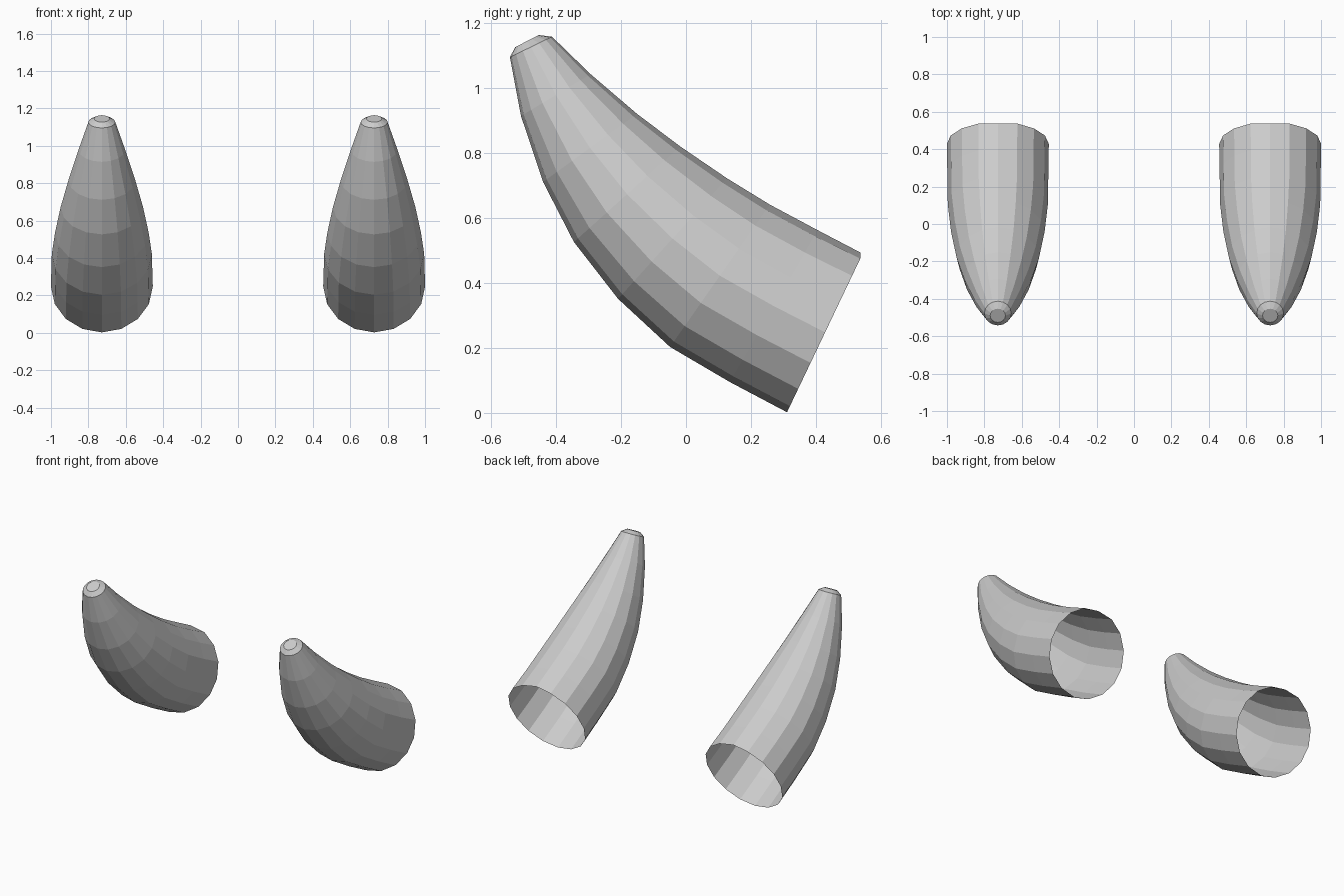
import bpy, bmesh
from math import sin, cos, pi, radians
from mathutils import Vector

if "Cube" in bpy.data.objects:
    bpy.data.objects.remove(bpy.data.objects["Cube"])

SIDES = 16
CENTRE_X = 0.728

# rings from open base to tip: underside y, underside z, axis tilt (deg), diameter
RINGS = [
    (0.311, 0.002, 25.5, 0.545),
    (0.135, 0.095, 30, 0.54),
    (-0.049, 0.203, 35, 0.535),
    (-0.209, 0.351, 42, 0.50),
    (-0.345, 0.526, 48, 0.44),
    (-0.440, 0.711, 54, 0.357),
    (-0.508, 0.914, 59, 0.25),
    (-0.542, 1.095, 64, 0.144),
    (-0.526, 1.126, 63, 0.082),
]

bone = bpy.data.materials.new("bone_grey")
bone.diffuse_color = (0.6, 0.6, 0.6, 1)
bone.use_nodes = True
bone.node_tree.nodes["Principled BSDF"].inputs["Base Color"].default_value = bone.diffuse_color


def make_horn(name, side):
    bm = bmesh.new()
    loops = []
    for y, z, tilt, dia in RINGS:
        a = radians(tilt)
        up = Vector((0, sin(a), cos(a)))
        r = dia / 2
        c = Vector((side * CENTRE_X, y, z)) + up * r
        loops.append([bm.verts.new(c + Vector((r * sin(t), 0, 0)) + up * r * cos(t))
                      for t in (2 * pi * i / SIDES for i in range(SIDES))])
    # top of the rim dips slightly inwards
    loops[0][0].co.y -= 0.009
    # curved wall, open at the base
    for lo, hi in zip(loops, loops[1:]):
        for i in range(SIDES):
            j = (i + 1) % SIDES
            bm.faces.new((lo[i], hi[i], hi[j], lo[j]))
    # blunt flat tip
    bm.faces.new(loops[-1])
    bmesh.ops.recalc_face_normals(bm, faces=bm.faces)
    # open shell: make sure the tip faces forward and up
    bm.faces.ensure_lookup_table()
    if bm.faces[-1].normal.z < 0:
        bmesh.ops.reverse_faces(bm, faces=bm.faces)
    mesh = bpy.data.meshes.new(name)
    bm.to_mesh(mesh)
    bm.free()
    mesh.materials.append(bone)
    obj = bpy.data.objects.new(name, mesh)
    bpy.context.collection.objects.link(obj)


make_horn("left_horn", -1)
make_horn("right_horn", 1)
